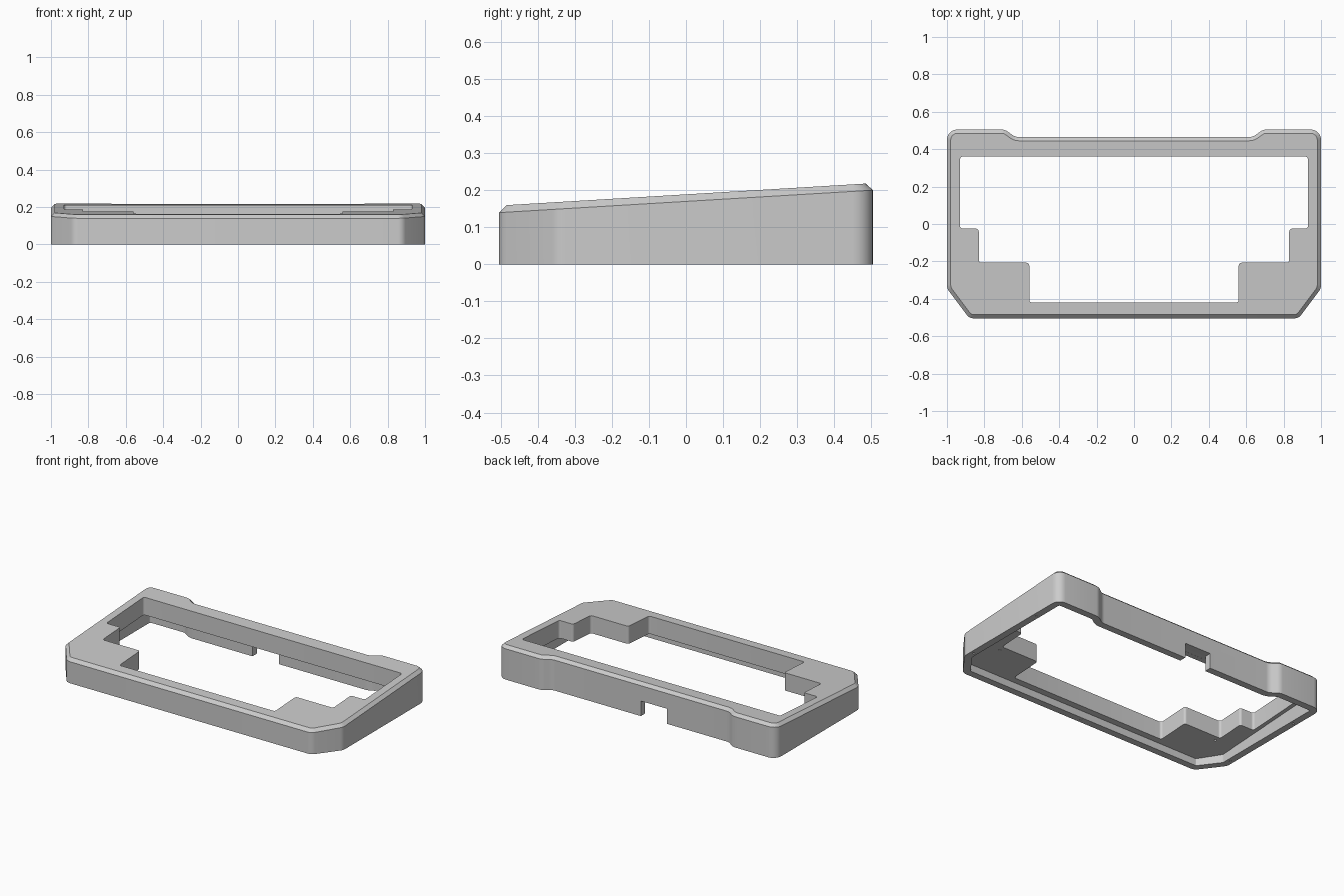
import bpy, bmesh, math
from mathutils import Vector

cube = bpy.data.objects.get("Cube")
if cube:
    bpy.data.objects.remove(cube, do_unlink=True)

grey = bpy.data.materials.new("neutral grey")
grey.use_nodes = True
COLOR = (0.6, 0.6, 0.6, 1)
grey.diffuse_color = COLOR
grey.node_tree.nodes["Principled BSDF"].inputs["Base Color"].default_value = COLOR

SLOPE = 0.06
FILLET_STEPS = 6


def mirrored(half):
    """Close a right-hand half outline, listed front to back, across x = 0."""
    return [Vector(p) for p in half] + [Vector((-x, y)) for x, y in reversed(half)]


def rounded(points, radii):
    """Replace each corner of a polygon with an arc."""
    out = []
    for i, p in enumerate(points):
        a = (points[i - 1] - p).normalized()
        b = (points[(i + 1) % len(points)] - p).normalized()
        half, r = a.angle(b) / 2, radii[i]
        center = p + (a + b).normalized() * r / math.sin(half)
        start = (p + a * r / math.tan(half) - center).normalized()
        end = (p + b * r / math.tan(half) - center).normalized()
        out += [center + start.slerp(end, k / FILLET_STEPS) * r for k in range(FILLET_STEPS + 1)]
    return out


def inset(points, d):
    """Move a counter-clockwise outline inward with mitred corners."""
    out = []
    for i, p in enumerate(points):
        a = (p - points[i - 1]).normalized()
        b = (points[(i + 1) % len(points)] - p).normalized()
        na, nb = Vector((-a.y, a.x)), Vector((-b.y, b.x))
        out.append(p + (na + nb) * d / (1 + na.dot(nb)))
    return out


def loft(name, layers):
    """Solid through (outline, height, slope) layers of equal point count."""
    bm = bmesh.new()
    rings = [[bm.verts.new((p.x, p.y, z + slope * p.y)) for p in pts] for pts, z, slope in layers]
    bm.faces.new(rings[0][::-1])
    bm.faces.new(rings[-1])
    n = len(rings[0])
    for low, high in zip(rings, rings[1:]):
        for i in range(n):
            j = (i + 1) % n
            bm.faces.new((low[i], low[j], high[j], high[i]))
    bmesh.ops.recalc_face_normals(bm, faces=bm.faces)
    mesh = bpy.data.meshes.new(name)
    bm.to_mesh(mesh)
    bm.free()
    obj = bpy.data.objects.new(name, mesh)
    obj.data.materials.append(grey)
    bpy.context.collection.objects.link(obj)
    return obj


def cut(body, cutter):
    """Subtract a cutter from the body and discard it."""
    cutter.hide_render = True
    mod = body.modifiers.new("cut", 'BOOLEAN')
    mod.operation, mod.solver, mod.object = 'DIFFERENCE', 'EXACT', cutter
    bpy.context.view_layer.update()
    mesh = bpy.data.meshes.new_from_object(body.evaluated_get(bpy.context.evaluated_depsgraph_get()))
    body.modifiers.clear()
    body.data = mesh
    bpy.data.objects.remove(cutter, do_unlink=True)


def circle(x, y, r, n=12):
    return [Vector((x + r * math.cos(k * math.tau / n), y + r * math.sin(k * math.tau / n))) for k in range(n)]


# Outer shell with a sloping, chamfered top
half = [(0.88, -0.505), (1, -0.345), (1, 0.505), (0.69, 0.505), (0.635, 0.465)]
radii = [0.05, 0.06, 0.055, 0.06, 0.06]
outline = rounded(mirrored(half), radii + radii[::-1])
case_frame = loft("case_frame", [
    (outline, 0, 0), (outline, 0.17, SLOPE), (inset(outline, 0.02), 0.189, SLOPE)])

# Shallow underside recess parallel to the top
recess = inset(outline, 0.045)
cut(case_frame, loft("recess_cutter", [(recess, -0.2, 0), (recess, 0.074, SLOPE)]))

# Stepped opening
half = [(0.56, -0.42), (0.56, -0.207), (0.83, -0.207), (0.83, -0.025), (0.93, -0.025), (0.93, 0.36)]
opening = rounded(mirrored(half), [0.015] * 12)
cut(case_frame, loft("opening_cutter", [(opening, -0.3, 0), (opening, 0.5, 0)]))

# Cable port in the lower back wall
port = [Vector(p) for p in ((-0.19, 0.39), (0, 0.39), (0, 0.6), (-0.19, 0.6))]
cut(case_frame, loft("port_cutter", [(port, -0.1, 0), (port, 0.098, 0)]))

# Small screw holes in the bottom rim and front corners
holes = [(0, -0.482, 0.03)]
for side in (-1, 1):
    holes += [(side * 0.977, -0.29, 0.03), (side * 0.977, 0.28, 0.03), (side * 0.82, -0.24, 0.09)]
for x, y, depth in holes:
    ring = circle(x, y, 0.007)
    cut(case_frame, loft("hole_cutter", [(ring, -0.1, 0), (ring, depth, 0)]))

# Smooth fillets, sharp edges
bpy.ops.object.select_all(action='DESELECT')
case_frame.select_set(True)
bpy.context.view_layer.objects.active = case_frame
bpy.ops.object.shade_smooth_by_angle(angle=math.radians(25))
